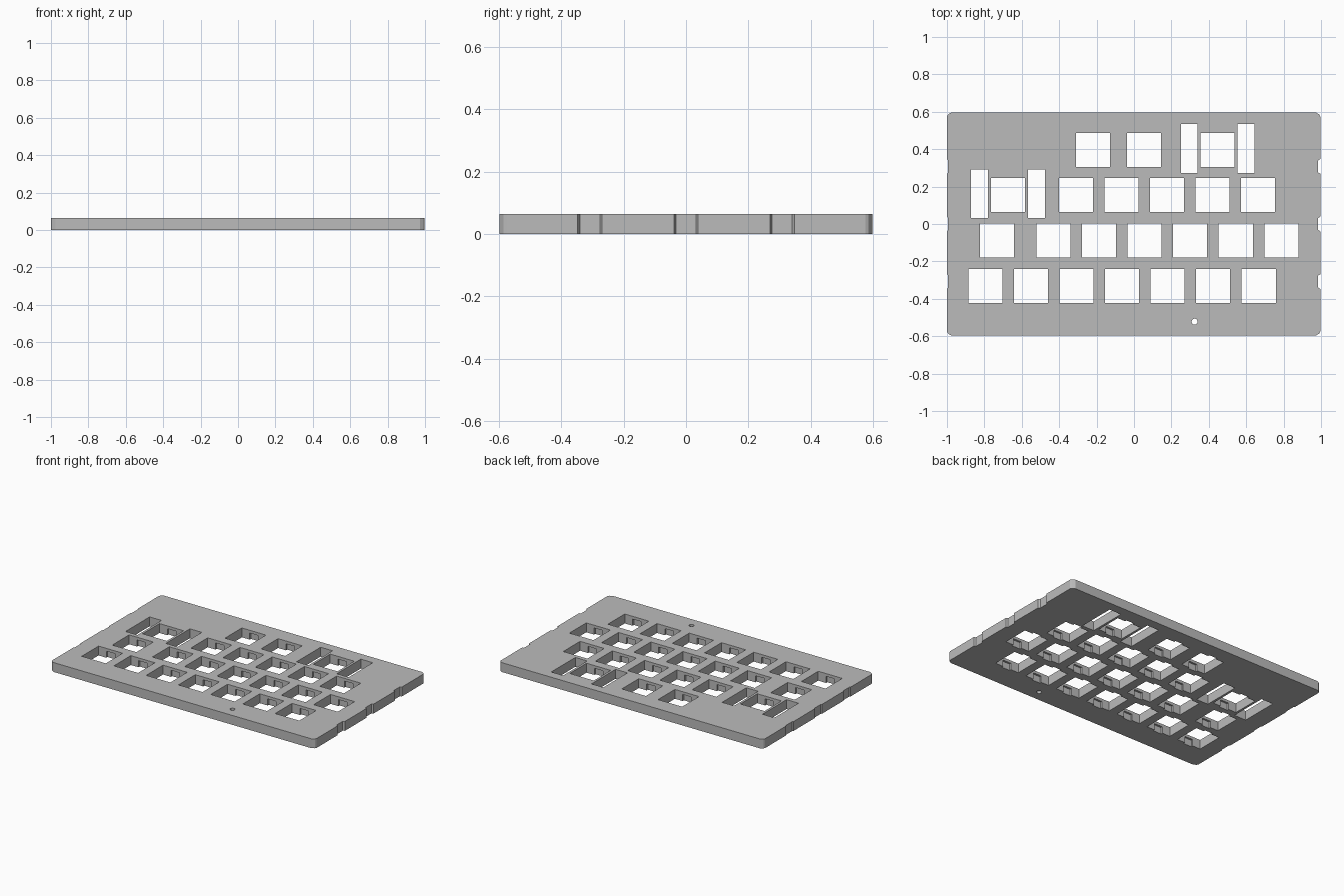
import bpy, bmesh, math
from mathutils import Matrix

if "Cube" in bpy.data.objects:
    bpy.data.objects.remove(bpy.data.objects["Cube"], do_unlink=True)

THICK = 0.064
PITCH = 0.2435
HOLE = 0.182

grey = bpy.data.materials.new("plate grey")
grey.use_nodes = True
GREY = (0.5, 0.5, 0.5, 1)
grey.diffuse_color = GREY
grey.node_tree.nodes["Principled BSDF"].inputs["Base Color"].default_value = GREY


def add_box(bm, x0, x1, y0, y1, z0, z1):
    m = Matrix.Translation(((x0 + x1) / 2, (y0 + y1) / 2, (z0 + z1) / 2))
    m = m @ Matrix.Diagonal((x1 - x0, y1 - y0, z1 - z0, 1))
    bmesh.ops.create_cube(bm, size=1, matrix=m)


def make_object(name, bm):
    bmesh.ops.recalc_face_normals(bm, faces=bm.faces)
    mesh = bpy.data.meshes.new(name)
    bm.to_mesh(mesh)
    bm.free()
    mesh.materials.append(grey)
    ob = bpy.data.objects.new(name, mesh)
    bpy.context.collection.objects.link(ob)
    return ob


def side_outline(side):
    """Edge from front to back with chamfered corners and three clip notches."""
    edge, depth = (0.996, 0.012) if side > 0 else (1.0, 0.006)
    pts = [(edge - 0.024, -0.597), (edge - 0.005, -0.585), (edge, -0.575)]
    for y in (-0.308, 0, 0.308):
        pts += [(edge, y - 0.039), (edge - depth, y - 0.032),
                (edge - depth, y + 0.032), (edge, y + 0.039)]
    pts += [(edge, 0.575), (edge - 0.005, 0.585), (edge - 0.024, 0.597)]
    return [(side * x, y) for x, y in pts]


# Plate slab
bm = bmesh.new()
outline = side_outline(1) + side_outline(-1)[::-1]
base = bm.faces.new([bm.verts.new((x, y, 0)) for x, y in outline])
top = bmesh.ops.extrude_face_region(bm, geom=[base])["geom"]
bmesh.ops.translate(bm, vec=(0, 0, THICK),
                    verts=[v for v in top if isinstance(v, bmesh.types.BMVert)])
plate = make_object("key_plate", bm)

# Key positions: row centre y, then x centres
rows = [
    (0.395, [-0.22, 0.053, 0.447]),
    (0.155, [-0.674] + [-0.31 + PITCH * i for i in range(5)]),
    (-0.088, [-0.733] + [-0.43 + PITCH * i for i in range(6)]),
    (-0.331, [-0.794 + PITCH * i for i in range(7)]),
]
keys = [(x, y) for y, xs in rows for x in xs]

# Switch openings with the wire-stabiliser slots beside the two wide keys
holes = bmesh.new()
for x, y in keys:
    h = HOLE / 2
    add_box(holes, x - h, x + h, y - h, y + h, -0.1, 0.2)
for x, y in ((0.447, 0.404), (-0.674, 0.161)):
    for s in (-1, 1):
        c = x + s * 0.152
        add_box(holes, c - 0.045, c + 0.045, y - 0.13, y + 0.13, -0.1, 0.2)

# Screw hole
bmesh.ops.create_cone(holes, cap_ends=True, segments=24, radius1=0.016, radius2=0.016,
                      depth=0.4, matrix=Matrix.Translation((0.324, -0.522, 0)))

# Clip pockets under the front and back lips of each opening
pockets = bmesh.new()
for x, y in keys:
    add_box(pockets, x - 0.032, x + 0.032, y - 0.104, y + 0.104, -0.1, 0.045)

for name, bm in (("opening_cutter", holes), ("clip_pocket_cutter", pockets)):
    cutter = make_object(name, bm)
    cutter.hide_render = True
    cutter.hide_viewport = True
    mod = plate.modifiers.new(name, "BOOLEAN")
    mod.operation = "DIFFERENCE"
    mod.solver = "EXACT"
    mod.object = cutter
